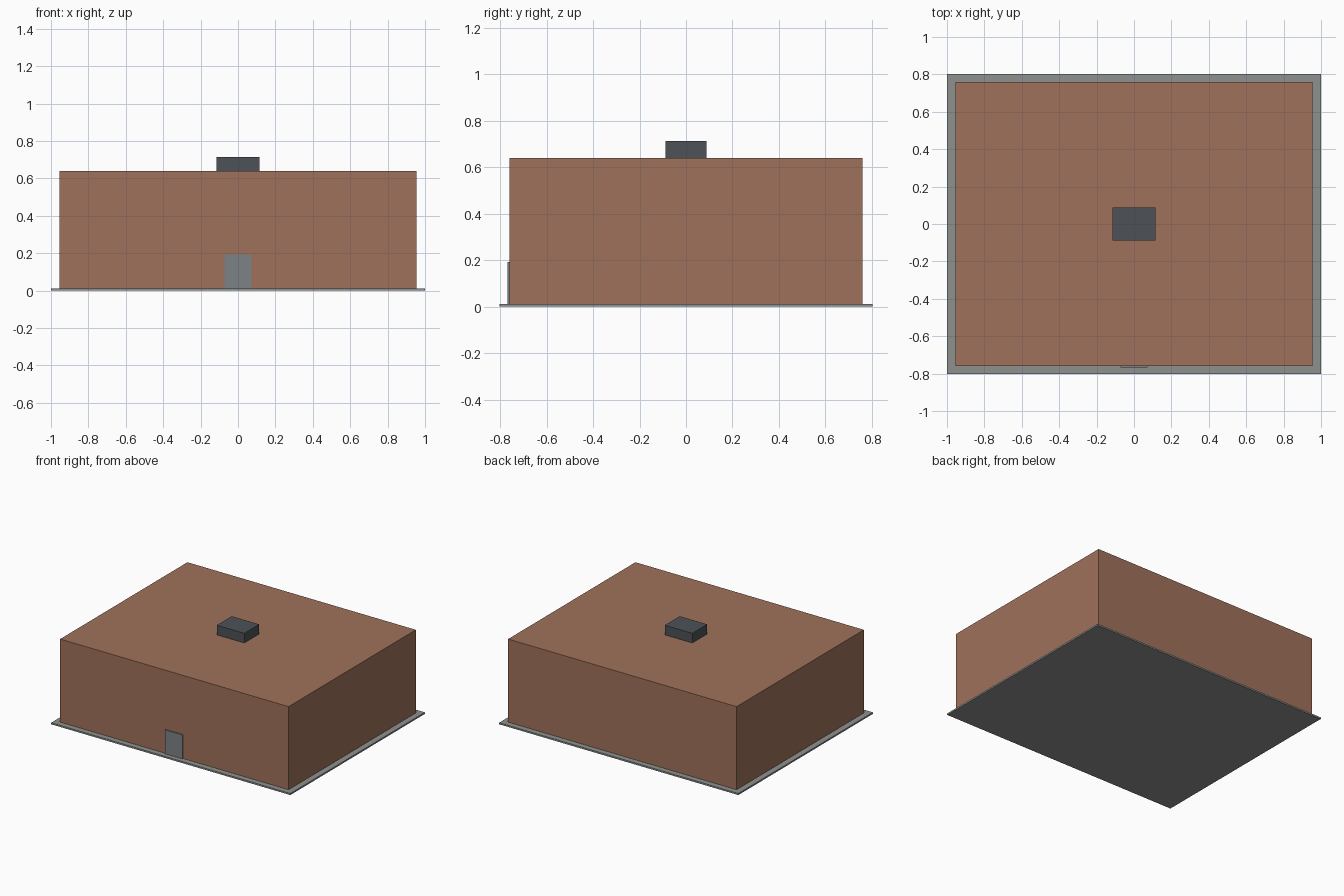
import bpy

if "Cube" in bpy.data.objects:
    bpy.data.objects.remove(bpy.data.objects["Cube"])


def material(name, rgb):
    m = bpy.data.materials.new(name)
    m.diffuse_color = (*rgb, 1.0)
    m.use_nodes = True
    m.node_tree.nodes["Principled BSDF"].inputs["Base Color"].default_value = m.diffuse_color
    return m


def box(name, lo, hi, mat):
    """Box between two opposite corners."""
    centre = [(a + b) / 2 for a, b in zip(lo, hi)]
    bpy.ops.mesh.primitive_cube_add(size=1, location=centre)
    ob = bpy.context.object
    ob.name = name
    ob.scale = [b - a for a, b in zip(lo, hi)]
    bpy.ops.object.transform_apply(location=False, rotation=False, scale=True)
    ob.data.materials.append(mat)
    return ob


brick = material("brick", (0.35, 0.165, 0.105))
concrete = material("concrete", (0.27, 0.285, 0.27))
door_grey = material("door_grey", (0.20, 0.225, 0.235))
dark_metal = material("dark_metal", (0.075, 0.085, 0.095))

BASE = 0.012
ROOF = 0.64

# Paved plinth
box("base_slab", (-1, -0.803, 0), (1, 0.803, BASE), concrete)
# Main block
box("building", (-0.955, -0.76, BASE), (0.955, 0.76, ROOF), brick)
# Front door, slightly proud of the wall
box("front_door", (-0.073, -0.768, BASE), (0.073, -0.758, 0.193), door_grey)
# Rooftop unit
box("roof_unit", (-0.115, -0.089, ROOF), (0.115, 0.089, 0.713), dark_metal)
